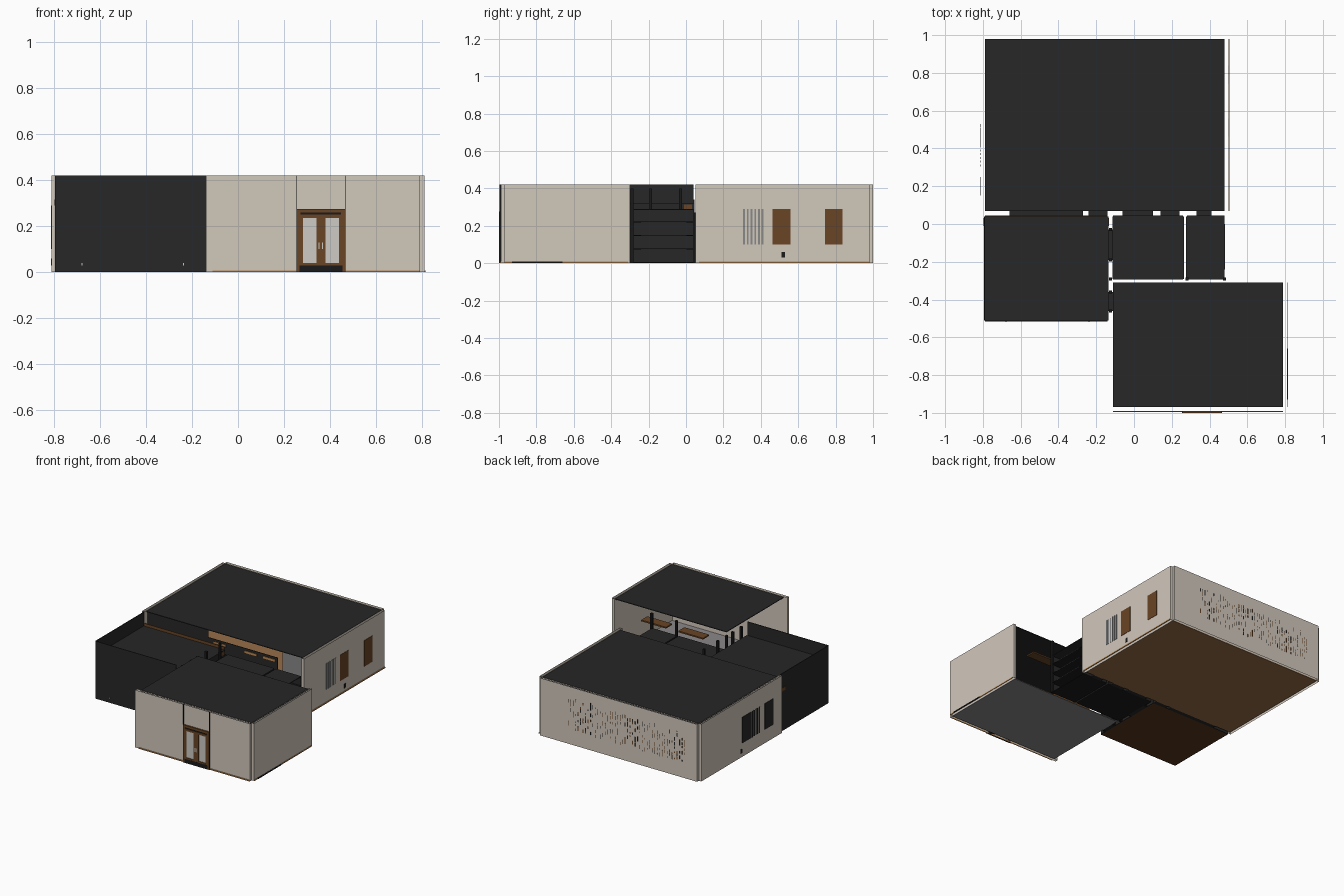
import bpy, bmesh, random
from collections import namedtuple
from mathutils import Matrix, Vector

random.seed(4)
if "Cube" in bpy.data.objects:
    bpy.data.objects.remove(bpy.data.objects["Cube"])


def material(name, red, green, blue):
    mat = bpy.data.materials.new(name)
    mat.use_nodes = True
    colour = (red, green, blue, 1)
    mat.diffuse_color = colour
    mat.node_tree.nodes["Principled BSDF"].inputs["Base Color"].default_value = colour
    return mat


plaster = material("pale plaster", 0.64, 0.58, 0.5)
charcoal = material("charcoal", 0.02, 0.02, 0.02)
black = material("black", 0.01, 0.01, 0.01)
wood = material("brown wood", 0.14, 0.058, 0.018)
orange = material("orange wood", 0.5, 0.25, 0.09)
plank = material("floor plank", 0.31, 0.155, 0.064)
dark_plank = material("dark floor plank", 0.09, 0.036, 0.013)
carpet = material("grey carpet", 0.26, 0.245, 0.25)
glass = material("pale glass", 0.62, 0.6, 0.56)
grey = material("grey metal", 0.25, 0.25, 0.25)


def build(name, mat, parts, hollow=False):
    """One object made of boxes, each a pair of opposite corners."""
    bm = bmesh.new()
    for low, high in parts:
        low, high = Vector(low), Vector(high)
        place = Matrix.Translation((low + high) / 2) @ Matrix.Diagonal((high - low).to_4d())
        bmesh.ops.create_cube(bm, size=1, matrix=place)
    if hollow:
        bm.normal_update()
        caps = [face for face in bm.faces if abs(face.normal.z) > 0.9]
        bmesh.ops.delete(bm, geom=caps, context="FACES")
    mesh = bpy.data.meshes.new(name)
    bm.to_mesh(mesh)
    bm.free()
    mesh.materials.append(mat)
    bpy.context.collection.objects.link(bpy.data.objects.new(name, mesh))


def plate(room, side, thick, bottom, top, start=None, end=None, gap=0):
    """Upright plate standing outside one side of a room, from start to end along it."""
    inner, outer = gap, gap + thick
    if side in ("front", "back"):
        start = room.west if start is None else start
        end = room.east if end is None else end
        sign, base = (-1, room.front) if side == "front" else (1, room.back)
        ys = sorted((base + sign * inner, base + sign * outer))
        return (start, ys[0], bottom), (end, ys[1], top)
    start = room.front if start is None else start
    end = room.back if end is None else end
    sign, base = (-1, room.west) if side == "west" else (1, room.east)
    xs = sorted((base + sign * inner, base + sign * outer))
    return (xs[0], start, bottom), (xs[1], end, top)


def level(room, bottom, top):
    """Horizontal slab filling the plan of a room."""
    return (room.west, room.front, bottom), (room.east, room.back, top)


# Shared levels and thicknesses
TOP = 0.42
LOW = 0.29
SIDE = 0.32
CAVITY = 0.02
THIN = 0.005
SKIRT = 0.008
STILE = 0.01

# Rooms in plan
Room = namedtuple("Room", "west east front back ceiling floor")
hall = Room(-0.79, 0.48, 0.07, 0.98, TOP - THIN, plank)
side_room = Room(hall.west, -0.14, -0.51, 0.04, SIDE, dark_plank)
store = Room(-0.11, 0.26, -0.29, side_room.back, LOW, black)
closet = Room(store.east + CAVITY, hall.east, store.front, store.back, LOW, black)
lobby = Room(store.west, 0.79, -0.97, -0.31, hall.ceiling, carpet)

rooms = dict(hall=hall, side_room=side_room, store=store, closet=closet, lobby=lobby)
for name, room in rooms.items():
    build(name + "_floor", room.floor, [level(room, 0, THIN)])
    build(name + "_ceiling", charcoal, [level(room, room.ceiling - THIN, room.ceiling)])

# Outer cavity walls, open at the top
build("hall_walls", plaster, [
    plate(hall, "back", CAVITY, 0, TOP),
    plate(hall, "east", CAVITY, 0, TOP, start=hall.front - CAVITY),
    plate(hall, "west", CAVITY, 0, TOP, start=hall.front - CAVITY),
], hollow=True)
build("lobby_walls", plaster, [
    plate(lobby, "front", CAVITY, 0, TOP, start=side_room.east),
    plate(lobby, "east", CAVITY, 0, TOP, end=lobby.back + STILE),
], hollow=True)

# Dark shell of the side room, lower toward the inside
build("side_room_walls", charcoal, [
    plate(side_room, side, THIN, 0, top)
    for side, top in (("front", TOP), ("west", TOP), ("back", SIDE), ("east", SIDE))
])

# Dark partitions of the small rooms
build("store_partitions", charcoal, [
    plate(store, side, THIN, 0, LOW) for side in ("front", "back", "west", "east")
])
build("closet_partitions", charcoal, [
    plate(closet, side, THIN, 0, LOW) for side in ("front", "back", "west")
])

# Doorways linking the rooms
DOOR = 0.27
passage = hall.front - store.back
spans = ((-0.66, -0.27), (-0.24, -0.14), (-0.06, 0.1), (0.14, 0.24), (0.33, 0.41))
build("hall_doorways", charcoal, [
    plate(hall, "front", passage, 0, DOOR, start, end) for start, end in spans
])
side_spans = ((-0.46, -0.36), (-0.19, -0.03))
build("side_doorways", charcoal, [
    plate(side_room, "east", passage, 0, DOOR, start, end) for start, end in side_spans
])

# Tall slender posts at corners and door jambs
corridor = (side_room.east + store.west) / 2
spots = [(closet.east, store.front), (closet.west, store.front), (corridor, store.front)]
spots += [(corridor, jamb) for span in side_spans for jamb in span]
build("posts", black, [
    ((x - SKIRT, y - SKIRT, 0), (x + SKIRT, y + SKIRT, TOP - CAVITY)) for x, y in spots
])

# Timber beam under the side room ceiling, with a fascia above it
build("timber_beam", wood, [
    ((side_room.west - SKIRT, side_room.back - passage - CAVITY, LOW),
     (side_room.east + SKIRT, side_room.back - SKIRT, SIDE - THIN)),
])
build("timber_fascia", wood, [plate(side_room, "back", THIN, SIDE, SIDE + CAVITY)])

# Skirting strips and side vent
build("skirting", orange, [
    plate(lobby, "front", THIN, 0, SKIRT, gap=CAVITY),
    plate(hall, "east", THIN, 0, SKIRT, gap=CAVITY),
    plate(lobby, "east", THIN / 2, 0, SKIRT, gap=CAVITY),
])
build("side_vent", black, [
    plate(lobby, "east", THIN, 0, SKIRT, start=-0.93, end=-0.66, gap=CAVITY),
])

# Entrance double door, mirrored about its centre line
CENTRE = 0.36
HALF = 0.104
JAMB = 0.016
KICK = 0.03
HEAD = 0.235


def leaf(near, far, bottom, top, thick=STILE):
    """Matching door parts on both sides of the centre line."""
    return [plate(lobby, "front", thick, bottom, top, min(a, b), max(a, b), gap=CAVITY)
            for a, b in ((CENTRE + s * near, CENTRE + s * far) for s in (-1, 1))]


opening = HALF - JAMB
pane = opening - STILE
frame = leaf(opening, HALF, 0, DOOR + THIN) + leaf(0, opening, DOOR - STILE, DOOR + THIN)
frame += leaf(0, opening, HEAD, DOOR - CAVITY)
frame += leaf(0, CAVITY, KICK, HEAD) + leaf(pane, opening, KICK, HEAD)
frame += leaf(CAVITY, pane, KICK, KICK + STILE)
build("door_frame", wood, frame)
build("door_glass", glass, leaf(CAVITY, pane, KICK + STILE, HEAD, THIN))
build("door_kick_plate", black, leaf(0, opening + THIN, 0, KICK, STILE + THIN / 10)
      + leaf(0, opening, DOOR - CAVITY, DOOR - STILE, THIN))
build("door_handles", glass, leaf(THIN, STILE, 0.1, 0.13, STILE + THIN / 10))
build("door_side_fins", black, leaf(HALF, HALF + THIN / 2, 0, DOOR + THIN)
      + leaf(HALF, HALF + THIN / 2, DOOR + THIN, TOP, SKIRT))

# Panels, slats and outlets on both side walls of the hall
sill, head = 0.1, LOW
for side, panel, trim, centres in (
    ("east", wood, grey, (0.51, 0.79)),
    ("west", charcoal, charcoal, (0.2, 0.46)),
):
    def on_wall(middle, half, bottom, top):
        return plate(hall, side, THIN / 2, bottom, top, middle - half, middle + half, gap=CAVITY)

    build(side + "_panels", panel, [on_wall(c, passage * 1.6, sill, head) for c in centres])
    build(side + "_slats", trim, [
        on_wall(0.31 + i * CAVITY, THIN, sill, head) for i in range(6)
    ])
    build(side + "_outlet", black, [on_wall(0.52, STILE, KICK, KICK * 2)])

# Broken vertical slats in columns over the back wall, browner toward the west
slats = {"back_slats_wood": [], "back_slats_dark": []}
columns = 48
for i in range(columns):
    x = closet.west - passage - i * CAVITY
    for row in range(5):
        z = random.uniform(sill, SIDE)
        brown = random.random() < 0.3 + i / columns / 2
        slats["back_slats_wood" if brown else "back_slats_dark"].append(
            plate(hall, "back", THIN / 10, z, z + random.uniform(STILE, passage),
                  x, x + THIN, gap=CAVITY))
build("back_slats_wood", wood, slats["back_slats_wood"])
build("back_slats_dark", charcoal, slats["back_slats_dark"])

# Screens and furniture glimpsed through the open inner sides
build("hall_screen", charcoal, [
    plate(hall, "front", THIN, THIN, hall.ceiling - THIN, end=-0.3, gap=-CAVITY),
    plate(hall, "front", THIN, THIN, SIDE + passage, start=-0.3, end=store.east, gap=-CAVITY),
])
build("hall_grey_screen", grey, [
    plate(hall, "front", THIN, THIN, hall.ceiling - THIN, start=0.3, gap=-CAVITY),
])
build("hall_shelf_boards", orange, [
    plate(hall, "front", THIN, SIDE, SIDE + CAVITY, x, x + 0.1, gap=-THIN)
    for x in (-0.25, 0, 0.15)
])
build("lobby_desk", wood, [((0, -0.55, THIN), (0.3, -0.47, 0.14))])
build("lobby_shelves", wood, [
    ((x, lobby.back - 0.1, LOW), (x + 0.2, lobby.back - passage, LOW + STILE))
    for x in (0.1, 0.4)
])

# Closet shelving with pale metal edges
shelves = [LOW * step / 4 for step in (1, 2, 3)]
build("closet_shelves", black, [level(closet, z, z + THIN) for z in shelves])
build("shelf_edges", grey, [
    plate(closet, "east", THIN / 2, z, z + THIN / 2, start=-0.24, end=0) for z in shelves
])

# Small sockets on the dark front wall
build("wall_sockets", glass, [
    plate(side_room, "front", THIN / 2, KICK, KICK + STILE, x, x + THIN, gap=THIN)
    for x in (-0.68, -0.24)
])
